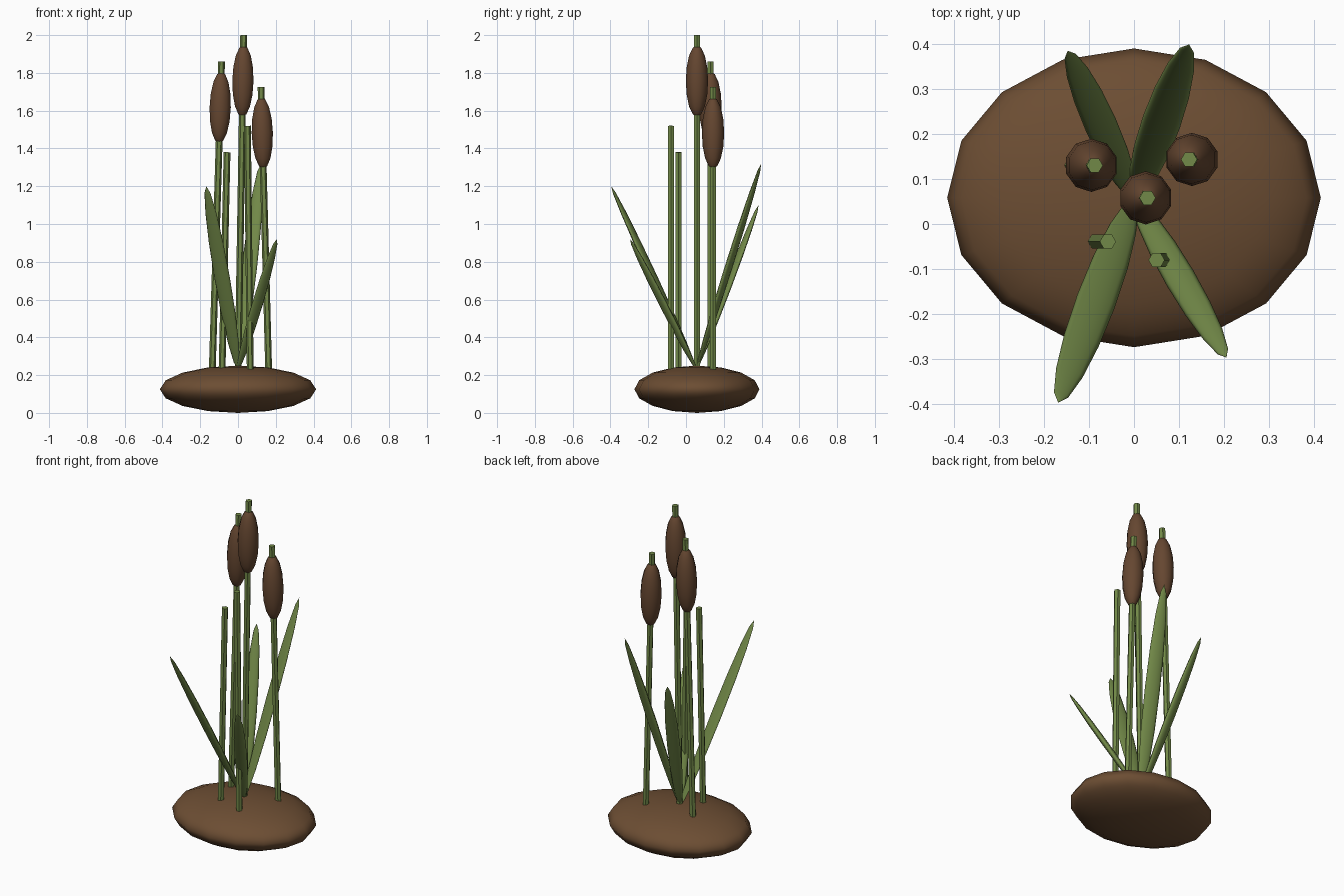
import bpy
from mathutils import Vector, Matrix

cube = bpy.data.objects.get("Cube")
if cube:
    bpy.data.objects.remove(cube, do_unlink=True)


def material(name, rgb):
    m = bpy.data.materials.new(name)
    m.use_nodes = True
    m.diffuse_color = (*rgb, 1)
    m.node_tree.nodes["Principled BSDF"].inputs["Base Color"].default_value = (*rgb, 1)
    return m


soil = material("soil brown", (0.15, 0.075, 0.033))
seed = material("seed head brown", (0.13, 0.062, 0.03))
green = material("reed green", (0.168, 0.25, 0.065))


def finish(name, mat):
    ob = bpy.context.object
    ob.name = ob.data.name = name
    ob.data.materials.append(mat)
    return ob


def ellipsoid(name, mat, centre, radii, segments, rings, axes=None):
    """Smooth squashed sphere, optionally turned to the given x, y, z axes."""
    bpy.ops.mesh.primitive_uv_sphere_add(segments=segments, ring_count=rings)
    ob = finish(name, mat)
    turn = Matrix(axes).transposed().to_4x4() if axes else Matrix()
    ob.matrix_world = Matrix.Translation(centre) @ turn @ Matrix.Diagonal((*radii, 1))
    bpy.ops.object.shade_smooth()
    return ob


def frame(direction, side):
    """Axes with z along the direction and x as close as possible to side."""
    z = direction.normalized()
    x = (side - z * side.dot(z)).normalized()
    return x, z.cross(x), z


def stem(name, base, top):
    axis = top - base
    bpy.ops.mesh.primitive_cylinder_add(vertices=6, radius=0.018, depth=axis.length)
    ob = finish(name, green)
    # quarter turn puts a corner of the hexagon on the x side
    turn = Matrix(frame(axis, Vector((0, 1, 0)))).transposed().to_4x4()
    ob.matrix_world = Matrix.Translation((base + top) / 2) @ turn
    bpy.ops.object.shade_smooth_by_angle()


# Ground mound
ellipsoid("mound", soil, Vector((0, 0.058, 0.125)), (0.414, 0.331, 0.125), 16, 8)

# Stems: base x, top x, y, top height, carries a seed head
STEMS = [
    (0.0, 0.03, 0.058, 2.0, True),
    (-0.137, -0.087, 0.13, 1.86, True),
    (0.163, 0.122, 0.143, 1.725, True),
    (-0.085, -0.058, -0.039, 1.38, False),
    (0.065, 0.05, -0.08, 1.52, False),
]
for i, (x0, x1, y, height, has_head) in enumerate(STEMS, 1):
    base, top = Vector((x0, y, 0.2)), Vector((x1, y, height))
    stem(f"stem_{i}", base, top)
    if has_head:
        axis = (top - base).normalized()
        ellipsoid(f"seed_head_{i}", seed, top - axis * 0.243, (0.059, 0.059, 0.19),
                  10, 8, frame(axis, Vector((1, 0, 0))))

# Leaf blades: tip position and half width, all fanning from one root
ROOT = Vector((0, 0.055, 0.23))
BLADES = [
    ((-0.168, -0.396, 1.2), 0.044),
    ((0.205, -0.296, 0.92), 0.034),
    ((-0.147, 0.384, 1.1), 0.036),
    ((0.122, 0.398, 1.32), 0.043),
]
for i, (tip, half_width) in enumerate(BLADES, 1):
    axis = Vector(tip) - ROOT
    side = axis.cross(Vector((0, 0, 1)))
    ellipsoid(f"leaf_blade_{i}", green, ROOT + axis / 2,
              (half_width, 0.016, axis.length / 2), 8, 8, frame(axis, side))
